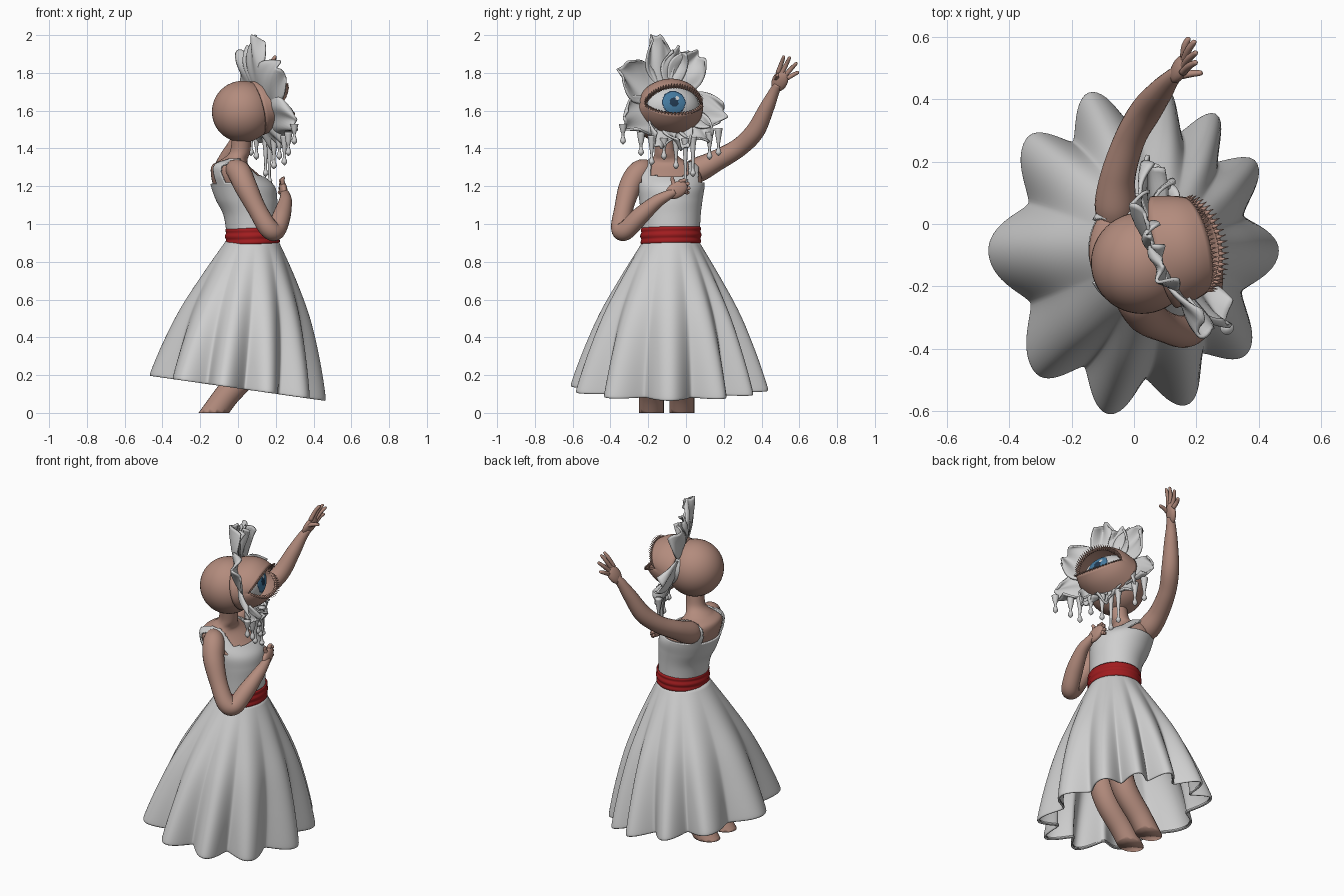
import bpy, bmesh, math
from math import sin, cos, pi, radians
from mathutils import Vector, Matrix, Quaternion

cube = bpy.data.objects.get("Cube")
if cube:
    bpy.data.objects.remove(cube)


def material(name, rgb):
    m = bpy.data.materials.new(name)
    m.use_nodes = True
    m.diffuse_color = (*rgb, 1)
    m.node_tree.nodes["Principled BSDF"].inputs["Base Color"].default_value = (*rgb, 1)
    return m


WHITE = material("soft white", (0.62, 0.62, 0.62))
SKIN = material("skin", (0.45, 0.26, 0.205))
RED = material("sash red", (0.36, 0.012, 0.014))
BLUE = material("iris blue", (0.06, 0.2, 0.36))
DARK = material("pupil dark", (0.015, 0.04, 0.08))


def finish(name, bm, mats, thickness=0):
    bmesh.ops.recalc_face_normals(bm, faces=bm.faces)
    for f in bm.faces:
        f.smooth = True
    me = bpy.data.meshes.new(name)
    bm.to_mesh(me)
    bm.free()
    ob = bpy.data.objects.new(name, me)
    bpy.context.collection.objects.link(ob)
    for m in mats:
        me.materials.append(m)
    if thickness:
        mod = ob.modifiers.new("thickness", "SOLIDIFY")
        mod.thickness = thickness
        mod.offset = 0
    return ob


def loft(rings, closed=True, caps=False):
    """Skin a bmesh over rings that have equal point counts."""
    bm = bmesh.new()
    vs = [[bm.verts.new(p) for p in r] for r in rings]
    n = len(vs[0])
    for a, b in zip(vs, vs[1:]):
        for i in range(n if closed else n - 1):
            j = (i + 1) % n
            bm.faces.new((a[i], a[j], b[j], b[i]))
    if caps:
        bm.faces.new(vs[0])
        bm.faces.new(vs[-1])
    return bm


def smooth_path(pts, steps=8):
    """Catmull-Rom samples through tuples of any size."""
    p = [Vector(q) for q in pts]
    p = [p[0] * 2 - p[1]] + p + [p[-1] * 2 - p[-2]]
    out = []
    for a, b, c, d in zip(p, p[1:], p[2:], p[3:]):
        for k in range(steps):
            t = k / steps
            out.append((b * 2 + (c - a) * t + (a * 2 - b * 5 + c * 4 - d) * t * t
                        + (b * 3 - a - c * 3 + d) * t ** 3) / 2)
    return out + [p[-2]]


def tube(pts, sides=16, steps=8):
    """Round limb through points (x, y, z, radius)."""
    s = smooth_path([Vector(p) for p in pts], steps)
    c = [Vector(p[:3]) for p in s]
    q, prev, rings = Quaternion(), Vector((0, 0, 1)), []
    for i, p in enumerate(c):
        tan = (c[min(i + 1, len(c) - 1)] - c[max(i - 1, 0)]).normalized()
        q = prev.rotation_difference(tan) @ q
        prev = tan
        r = max(s[i][3], 0.001)
        rings.append([p + q @ Vector((r * cos(2 * pi * k / sides), r * sin(2 * pi * k / sides), 0))
                      for k in range(sides)])
    return loft(rings, caps=True)


def frame(yaw, pitch, origin):
    """Axes: sideways, up, outward."""
    y, p = radians(yaw), radians(pitch)
    w = Vector((cos(p) * cos(y), cos(p) * sin(y), sin(p)))
    u = Vector((-sin(y), cos(y), 0))
    return Matrix.Translation(origin) @ Matrix((u, w.cross(u), w)).transposed().to_4x4()


def ball(name, mat, matrix, segs=40):
    bm = bmesh.new()
    bmesh.ops.create_uvsphere(bm, u_segments=segs, v_segments=segs // 2, radius=1, matrix=matrix)
    return finish(name, bm, [mat])


# Head
HEAD = Vector((0.025, -0.125, 1.595))
ball("head", SKIN, Matrix.Translation(HEAD) @ Matrix.Scale(0.163, 4), 48)

# Torso and neck: z, centre x, centre y, half depth, half width
BODY = smooth_path([(0.95, .075, -.08, .122, .14), (1.05, .065, -.08, .13, .145),
                    (1.13, .045, -.08, .15, .155), (1.2, .025, -.08, .155, .165),
                    (1.26, -.015, -.085, .128, .165), (1.31, -.04, -.09, .098, .145),
                    (1.34, -.02, -.1, .07, .085), (1.38, .01, -.11, .054, .056),
                    (1.46, .02, -.12, .052, .054)], 10)


def body_rings(grow, sides):
    return [[(x + (a + grow) * cos(2 * pi * k / sides), y + (b + grow) * sin(2 * pi * k / sides), z)
             for k in range(sides)] for z, x, y, a, b in BODY]


finish("torso", loft(body_rings(0, 48), caps=True), [SKIN])


# Bodice with scooped neckline, straps and armholes
def in_bodice(c):
    side = abs(c.y + 0.085)
    low = 1.25 if c.x > 0 else 1.21
    return c.z < low + 0.4 * side * side if side < 0.1 else c.z < 1.345 and (side < 0.148 or c.z < 1.22)


bm = loft(body_rings(0.008, 128))
bmesh.ops.delete(bm, geom=[f for f in bm.faces if not in_bodice(f.calc_center_median())], context="FACES")
finish("bodice", bm, [WHITE], 0.01)

# Sash
rings = []
for i in range(13):
    t = i / 12
    g = 0.006 * sin(pi * t) ** 0.4 + 0.003 * sin(t * 15)
    rings.append([(.077 + (.134 + g) * cos(a), -.08 + (.15 + g) * sin(a), .895 + .085 * t + .006 * sin(a + 1))
                  for a in (2 * pi * k / 64 for k in range(64))])
finish("sash", loft(rings), [RED], 0.008)

# Pleated skirt: folds peak at these angles, and the hem dips to the front
FOLDS = [0, 32, 55, 77, 108, 137, 180, 228, 260, 292, 322, 360]


def fold(deg):
    for a, b in zip(FOLDS, FOLDS[1:]):
        if a <= deg <= b:
            return (0.5 + 0.5 * cos(2 * pi * (deg - a) / (b - a))) ** 0.75


PROFILE = smooth_path([(.135, 0), (.25, .25), (.355, .5), (.44, .76), (.505, 1), (.497, 1.015)], 8)
rings = []
for r, t in PROFILE:
    ring = []
    for k in range(240):
        a = 2 * pi * k / 240
        rr = r * (1 - 0.22 * t * (1 - fold(k * 1.5)))
        x = .075 * (1 - t) + rr * (1 - .09 * t) * cos(a)
        y = -.08 - .005 * t + rr * (1.06 - .02 * t) * sin(a)
        ring.append((x, y, 0.91 - 0.76 * t - 0.14 * x * t))
    rings.append(ring)
finish("skirt", loft(rings), [WHITE], 0.008)

# Legs, bent backwards and cut level at the ground
for name, y in (("right_leg", -0.183), ("left_leg", -0.022)):
    bm = tube([(.08, y, .8, .06), (.11, y, .5, .075), (.06, y, .25, .07),
               (-.07, y, .08, .066), (-.17, y, -.06, .066), (-.25, y, -.17, .06)], 24)
    bmesh.ops.bisect_plane(bm, geom=bm.verts[:] + bm.edges[:] + bm.faces[:],
                           plane_co=(0, 0, 0), plane_no=(0, 0, 1), clear_inner=True)
    bmesh.ops.holes_fill(bm, edges=[e for e in bm.edges if e.is_boundary], sides=0)
    finish(name, bm, [SKIN])


# Arms and hands
def hand(name, wrist, palm, spread, tips, thumb):
    wrist, palm, spread = Vector(wrist), Vector(palm), Vector(spread).normalized()
    d = (palm - wrist).normalized()
    n = d.cross(spread).normalized()
    s = n.cross(d)
    axes = Matrix((s * .042, n * .021, d * .062)).transposed().to_4x4()
    ball(name + "_palm", SKIN, Matrix.Translation(palm) @ axes, 24)
    for i, tip in enumerate(tips + [thumb]):
        is_thumb = i == len(tips)
        base = palm - s * .025 if is_thumb else palm + d * .035 + s * (.019 * i - .028)
        tip = Vector(tip)
        mid = base.lerp(tip, .55) + n * .005
        end = tip.lerp(base, .08)
        finish(f"{name}_{'thumb' if is_thumb else 'finger_' + str(i + 1)}",
               tube([(*base, .013), (*mid, .0115), (*end, .0085), (*tip, .002)], 10, 5), [SKIN])


finish("left_arm", tube([(-.06, -.01, 1.26, .05), (-.06, .06, 1.285, .066), (-.05, .16, 1.335, .056),
                         (-.01, .28, 1.405, .05), (.04, .365, 1.49, .05), (.085, .425, 1.61, .04),
                         (.115, .462, 1.69, .029), (.14, .487, 1.74, .022)], 20), [SKIN])
hand("left_hand", (.11, .46, 1.68), (.145, .497, 1.757), (0, .7, -.5),
     [(.2, .52, 1.892), (.2, .552, 1.887), (.195, .588, 1.855), (.175, .598, 1.805)], (.22, .485, 1.79))
finish("right_arm", tube([(-.03, -.19, 1.29, .05), (.005, -.245, 1.275, .062), (.04, -.295, 1.2, .06),
                          (.1, -.33, 1.08, .05), (.16, -.345, .98, .052), (.2, -.32, .965, .05),
                          (.23, -.245, 1.04, .048), (.25, -.16, 1.115, .036), (.25, -.1, 1.15, .027),
                          (.245, -.06, 1.17, .02)], 20), [SKIN])
hand("right_hand", (.25, -.12, 1.14), (.24, -.05, 1.18), (0, .4, -.8),
     [(.23, .0, 1.235), (.23, .018, 1.215), (.225, .022, 1.19), (.22, .015, 1.165)], (.24, -.075, 1.25))

# Flower petals around the face: angle, length, half width
FLOWER = frame(25, 15, HEAD + Vector((.0, -.005, .035)))
PETALS = [(100, .355, .085), (54, .315, .105), (-18, .32, .105), (-50, .3, .09), (-82, .28, .085),
          (-112, .29, .085), (207, .33, .115), (150, .33, .12), (76, .29, .07)]
for i, (ang, length, width) in enumerate(PETALS):
    turn = Matrix.Rotation(radians(ang), 4, "Z")
    rings = []
    for j in range(19):
        s = j / 18
        half = width * sin(pi * (.12 + .74 * s)) ** .8
        row = []
        for k in range(17):
            t = k / 8 - 1
            along = .09 + (length - .09) * s - .05 * t * t * s + .008 * s * sin(7 * t + i)
            out = .09 + .06 * s * s - .02 * s + .035 * t * t * s + .014 * s * sin(5 * t + 2 * i + 4 * s)
            row.append(FLOWER @ turn @ Vector((along, half * t, out)))
        rings.append(row)
    finish(f"petal_{i + 1}", loft(rings, closed=False), [WHITE], 0.011)

# Drips hanging from the lower petals: sideways position, bottom height
for i, (u, z) in enumerate([(-.3, 1.42), (-.2, 1.36), (-.14, 1.31), (-.07, 1.34), (.0, 1.29),
                            (.055, 1.21), (.1, 1.25), (.2, 1.34), (.255, 1.36)]):
    top = FLOWER @ Vector((u, -.22 + .9 * u * u, .13))
    x, y = top.x, top.y
    finish(f"drip_{i + 1}", tube([(x, y, top.z, .022), (x, y, max(top.z - .05, z + .075), .014),
                                  (x, y, z + .05, .007), (x, y, z + .018, .015), (x, y, z, .002)], 12, 6), [WHITE])

# Eyeball, coloured by distance from its outward axis
EYE = frame(13, 13, HEAD + Vector((0, .018, 0)))
bm = bmesh.new()
bmesh.ops.create_uvsphere(bm, u_segments=48, v_segments=90, radius=1)
for f in bm.faces:
    c = f.calc_center_median()
    r = math.hypot(c.x * .16, c.y * .115)
    glint = math.hypot(c.x * .16 - .018, c.y * .115 - .022) < .011
    if c.z > 0 and not glint:
        f.material_index = 2 if r < .024 or .058 < r < .064 else 1 if r < .064 else 0
bm.transform(EYE @ Matrix.Translation((0, .005, .09)) @ Matrix.Diagonal((.16, .115, .115, 1)))
finish("eyeball", bm, [WHITE, BLUE, DARK])


# Eyelids: a flared skin from the face to an almond-shaped edge
def lid_point(a, t):
    c, s = cos(a), sin(a)
    edge = Vector((.152 * c, (.08 if s > 0 else .068) * s * abs(s) ** .25, .17 + .075 * abs(s)))
    root = Vector((.178 * c, .14 * s, .075))
    p = root.lerp(edge, t)
    swell = sin(pi * t) * (.022 if s > 0 else .012) * abs(s)
    return EYE @ (p + Vector((0, math.copysign(swell, s), .015 * sin(pi * t))))


finish("eyelids", loft([[lid_point(2 * pi * k / 72, j / 10) for k in range(72)] for j in range(11)]),
       [SKIN], 0.012)

# Eyelashes along both lid edges
for name, sign, count in (("upper_lashes", 1, 30), ("lower_lashes", -1, 24)):
    bm = bmesh.new()
    for k in range(count):
        a = sign * pi * (.06 + .88 * k / (count - 1))
        d = EYE.to_3x3() @ Vector((.35 * cos(a), .45 * sign, .8)).normalized()
        place = Matrix.Translation(lid_point(a, 1) + d * .01) @ d.to_track_quat("Z", "Y").to_matrix().to_4x4()
        bmesh.ops.create_cone(bm, cap_ends=True, segments=6, radius1=.008, radius2=.0005, depth=.034, matrix=place)
    finish(name, bm, [SKIN])
